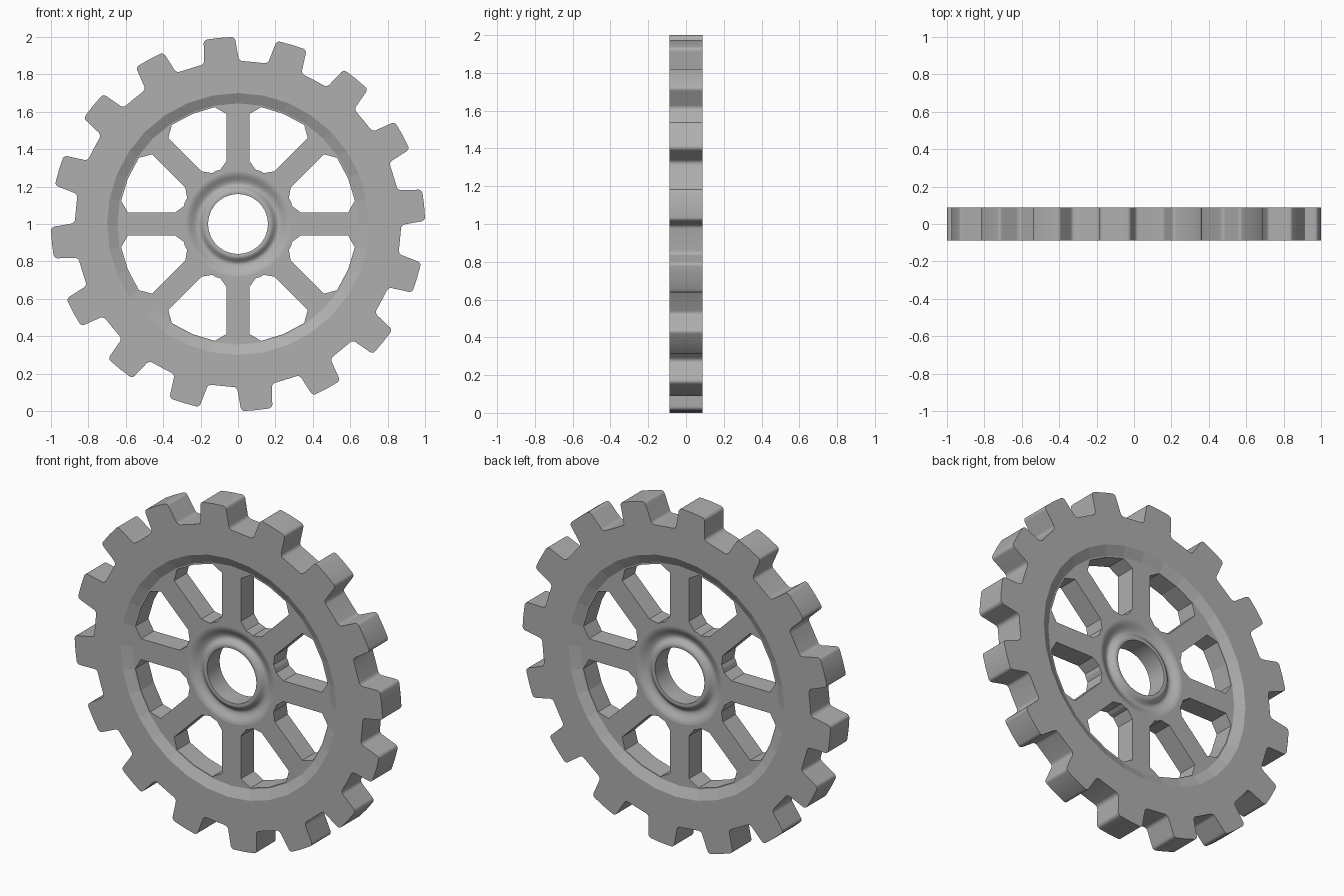
import bpy, bmesh
from math import sin, cos, pi, radians, atan2, hypot

if "Cube" in bpy.data.objects:
    bpy.data.objects.remove(bpy.data.objects["Cube"])

TEETH, SPOKES = 16, 8
RIM_Y, WEB_Y, CZ = 0.088, 0.06, 1.0
bm = bmesh.new()


def polar(r, a):
    return (r * cos(a), r * sin(a))


def circle(r, n):
    return [polar(r, 2 * pi * i / n) for i in range(n)]


def ring(pts, y):
    vs = [bm.verts.new((x, y, z + CZ)) for x, z in pts]
    es = [bm.edges.new((vs[i], vs[(i + 1) % len(vs)])) for i in range(len(vs))]
    return vs, es


def bridge(a, b):
    n = len(a[0])
    for i in range(n):
        j = (i + 1) % n
        bm.faces.new((a[0][i], a[0][j], b[0][j], b[0][i]))


def fill(rings, s):
    edges = [e for r in rings for e in r[1]]
    bmesh.ops.triangle_fill(bm, use_beauty=True, use_dissolve=False,
                            edges=edges, normal=(0, s, 0))


def arc(cx, cy, r, a0, a1, n=5):
    angles = [radians(a0 + (a1 - a0) * i / (n - 1)) for i in range(n)]
    return [(cx + r * cos(a), cy + r * sin(a)) for a in angles]


# toothed outline: half a tooth (sideways, radial), mirrored and repeated
half = arc(0.116, 0.888, 0.024, 262, 184) + arc(0.064, 0.977, 0.021, 5, 86)
tooth = half + [(0, 1.0)] + [(-u, v) for u, v in reversed(half)]
outline = []
for k in range(TEETH):
    a = radians(5.8) + 2 * pi * k / TEETH
    outline += [polar(hypot(u, v), a - atan2(u, v)) for u, v in tooth]
    outline.append(polar(0.87, a + pi / TEETH))

# openings between the spokes
lower = [(0.29, 0.095), (0.337, 0.061), (0.588, 0.061), polar(0.637, radians(11.25))]
opening = [(hypot(x, y), atan2(y, x)) for x, y in lower]
step = 2 * pi / SPOKES
opening = ([(0.307, step / 2)] + opening + [(0.637, step / 2)]
           + [(r, step - a) for r, a in reversed(opening)])
windows = [[polar(r, a + k * step) for r, a in opening] for k in range(SPOKES)]

# hub cross-section (radius, half thickness): soft groove, lip, bore
hub = [(0.28 - 0.065 * i / 6, WEB_Y - 0.013 * (1 - cos(pi * i / 6))) for i in range(7)]
hub += [(0.215 - 0.042 * i / 6, WEB_Y - 0.013 * (1 + cos(pi * i / 6))) for i in range(1, 7)]
hub.append((0.16, WEB_Y - 0.002))

sides = []
for s in (-1, 1):
    outer = ring(outline, s * RIM_Y)
    cham_a = ring(circle(0.70, 32), s * RIM_Y)
    cham_b = ring(circle(0.645, 32), s * WEB_Y)
    wins = [ring(w, s * WEB_Y) for w in windows]
    hubs = [ring(circle(r, 48), s * y) for r, y in hub]
    fill([outer, cham_a], s)                 # rim face
    bridge(cham_a, cham_b)                   # rim chamfer
    fill([cham_b, hubs[0]] + wins, s)        # spoke face
    for p, q in zip(hubs, hubs[1:]):         # hub groove and lip
        bridge(p, q)
    sides.append([outer] + wins + [hubs[-1]])

# walls through the thickness: teeth, openings, bore
for p, q in zip(*sides):
    bridge(p, q)

bmesh.ops.recalc_face_normals(bm, faces=bm.faces[:])
mesh = bpy.data.meshes.new("gear_wheel")
bm.to_mesh(mesh)
bm.free()
gear = bpy.data.objects.new("gear_wheel", mesh)
bpy.context.collection.objects.link(gear)

# dark grey metal
metal = bpy.data.materials.new("dark_grey")
metal.diffuse_color = (0.43, 0.43, 0.43, 1)
metal.use_nodes = True
metal.node_tree.nodes["Principled BSDF"].inputs["Base Color"].default_value = metal.diffuse_color
mesh.materials.append(metal)

# smooth teeth and hub, flat rim face, chamfer and spokes
bpy.context.view_layer.objects.active = gear
gear.select_set(True)
bpy.ops.object.shade_smooth_by_angle(angle=radians(40))
for p in mesh.polygons:
    r = hypot(p.center.x, p.center.z - CZ)
    if 0.281 < r < 0.71 or abs(p.normal.y) > 0.999:
        p.use_smooth = False
